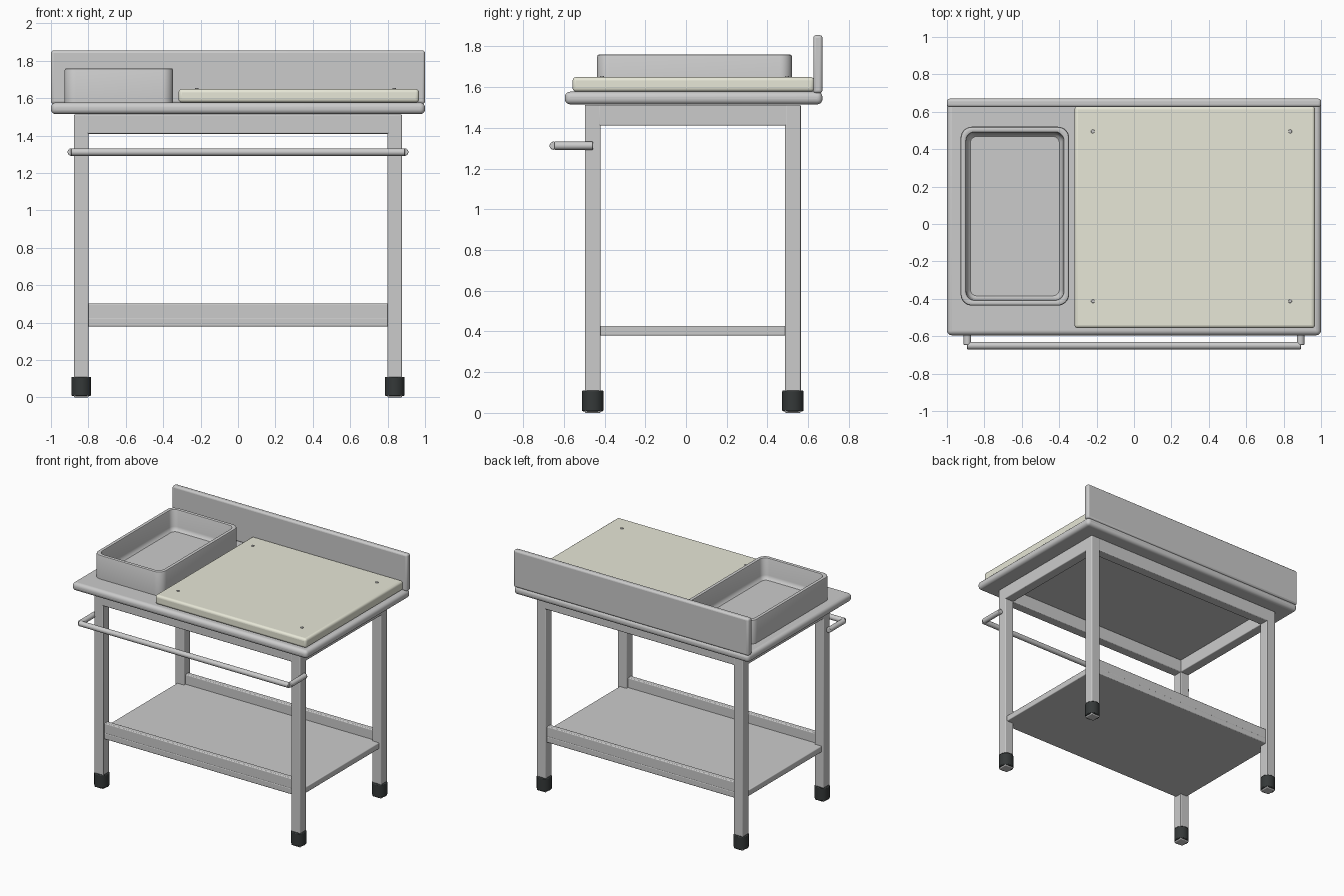
import bpy, bmesh, math
from mathutils import Matrix

if "Cube" in bpy.data.objects:
    bpy.data.objects.remove(bpy.data.objects["Cube"])


def material(name, rgb):
    m = bpy.data.materials.new(name)
    m.diffuse_color = (*rgb, 1)
    m.use_nodes = True
    m.node_tree.nodes["Principled BSDF"].inputs["Base Color"].default_value = m.diffuse_color
    return m


IVORY = material("ivory_plastic", (0.80, 0.80, 0.68))
RUBBER = material("dark_rubber", (0.035, 0.04, 0.04))


def finish(name, bm, mat=None, bevel=0, segments=3):
    bmesh.ops.recalc_face_normals(bm, faces=bm.faces)
    me = bpy.data.meshes.new(name)
    bm.to_mesh(me)
    bm.free()
    ob = bpy.data.objects.new(name, me)
    bpy.context.collection.objects.link(ob)
    if mat:
        me.materials.append(mat)
    if bevel:
        mod = ob.modifiers.new("bevel", 'BEVEL')
        mod.width, mod.segments = bevel, segments
        mod.limit_method, mod.angle_limit = 'ANGLE', math.radians(40)
    bpy.context.view_layer.objects.active = ob
    ob.select_set(True)
    bpy.ops.object.shade_smooth_by_angle(angle=math.radians(35))
    ob.select_set(False)
    return ob


def box(name, x, y, z, mat=None, bevel=0.006, segments=3):
    bm = bmesh.new()
    bmesh.ops.create_cube(bm, size=1)
    for v in bm.verts:
        v.co = [(r[0] + r[1]) / 2 + c * (r[1] - r[0]) for r, c in zip((x, y, z), v.co)]
    return finish(name, bm, mat, bevel, segments)


def cylinder(name, centre, radius, length, axis='Z', mat=None, bevel=0.004, sides=32):
    bm = bmesh.new()
    rot = {'X': Matrix.Rotation(math.pi / 2, 4, 'Y'),
           'Y': Matrix.Rotation(math.pi / 2, 4, 'X'), 'Z': Matrix()}[axis]
    bmesh.ops.create_cone(bm, cap_ends=True, segments=sides, radius1=radius, radius2=radius,
                          depth=length, matrix=Matrix.Translation(centre) @ rot)
    return finish(name, bm, mat, bevel, 2)


# worktop, splashback and cutting board
box("worktop", (-1, 1), (-0.595, 0.67), (1.515, 1.577), bevel=0.026, segments=5)
box("splashback", (-1, 1), (0.625, 0.67), (1.57, 1.855), bevel=0.014)
box("cutting_board", (-0.318, 0.968), (-0.557, 0.63), (1.577, 1.649), IVORY, bevel=0.018, segments=4)
for i, x in enumerate((-0.22, 0.835)):
    for j, y in enumerate((-0.413, 0.495)):
        cylinder(f"board_screw_{i}{j}", (x, y, 1.648), 0.01, 0.014, bevel=0.003, sides=16)


# basin: stacked rounded rectangles (inset, corner radius, height)
def rounded_loop(bm, inset, radius, z, n=8):
    cx, cy, hx, hy = -0.637, 0.042, 0.29 - inset, 0.478 - inset
    loop = []
    for q, (sx, sy) in enumerate(((1, 1), (-1, 1), (-1, -1), (1, -1))):
        for k in range(n + 1):
            a = math.pi / 2 * (q + k / n)
            loop.append(bm.verts.new((cx + sx * (hx - radius) + radius * math.cos(a),
                                      cy + sy * (hy - radius) + radius * math.sin(a), z)))
    return loop


bm = bmesh.new()
profile = [(0, 0.06, 1.572), (0, 0.06, 1.75), (0.003, 0.058, 1.757), (0.01, 0.054, 1.76),
           (0.02, 0.05, 1.76), (0.027, 0.048, 1.757), (0.03, 0.046, 1.75),
           (0.034, 0.045, 1.63), (0.039, 0.042, 1.612), (0.052, 0.035, 1.60)]
loops = [rounded_loop(bm, *p) for p in profile]
for a, b in zip(loops, loops[1:]):
    for k in range(len(a)):
        n = (k + 1) % len(a)
        bm.faces.new((a[k], a[n], b[n], b[k]))
bm.faces.new(loops[0])
bm.faces.new(loops[-1])
finish("basin", bm)

# legs and rubber feet
LX, LY, W = 0.838, (-0.458, 0.525), 0.0385
for side, x in (("left", -LX), ("right", LX)):
    for end, y in zip(("front", "back"), LY):
        box(f"{end}_{side}_leg", (x - W, x + W), (y - W, y + W), (0, 1.513))
        cylinder(f"{end}_{side}_foot", (x, y, 0.059), 0.053, 0.102, mat=RUBBER, bevel=0.006)
    # side apron and towel rail bracket
    box(f"{side}_apron", (x - W, x + W), (LY[0] + W - 0.01, LY[1] - W + 0.01), (1.41, 1.513))
    s = math.copysign(1, x)
    cylinder(f"{side}_rail_bracket", (s * 0.891, -0.551, 1.312), 0.02, 0.19, 'Y')

# front and back aprons, shelf lips
for end, y in zip(("front", "back"), LY):
    box(f"{end}_apron", (-LX + W - 0.01, LX - W + 0.01), (y - W, y + W), (1.41, 1.513))
    box(f"{end}_shelf_lip", (-0.81, 0.81), (y - 0.02, y + 0.02), (0.404, 0.502))

# lower shelf and towel rail
box("lower_shelf", (-0.86, 0.86), (-0.48, 0.547), (0.38, 0.427))
cylinder("towel_rail", (0, -0.65, 1.312), 0.02, 1.786, 'X')
